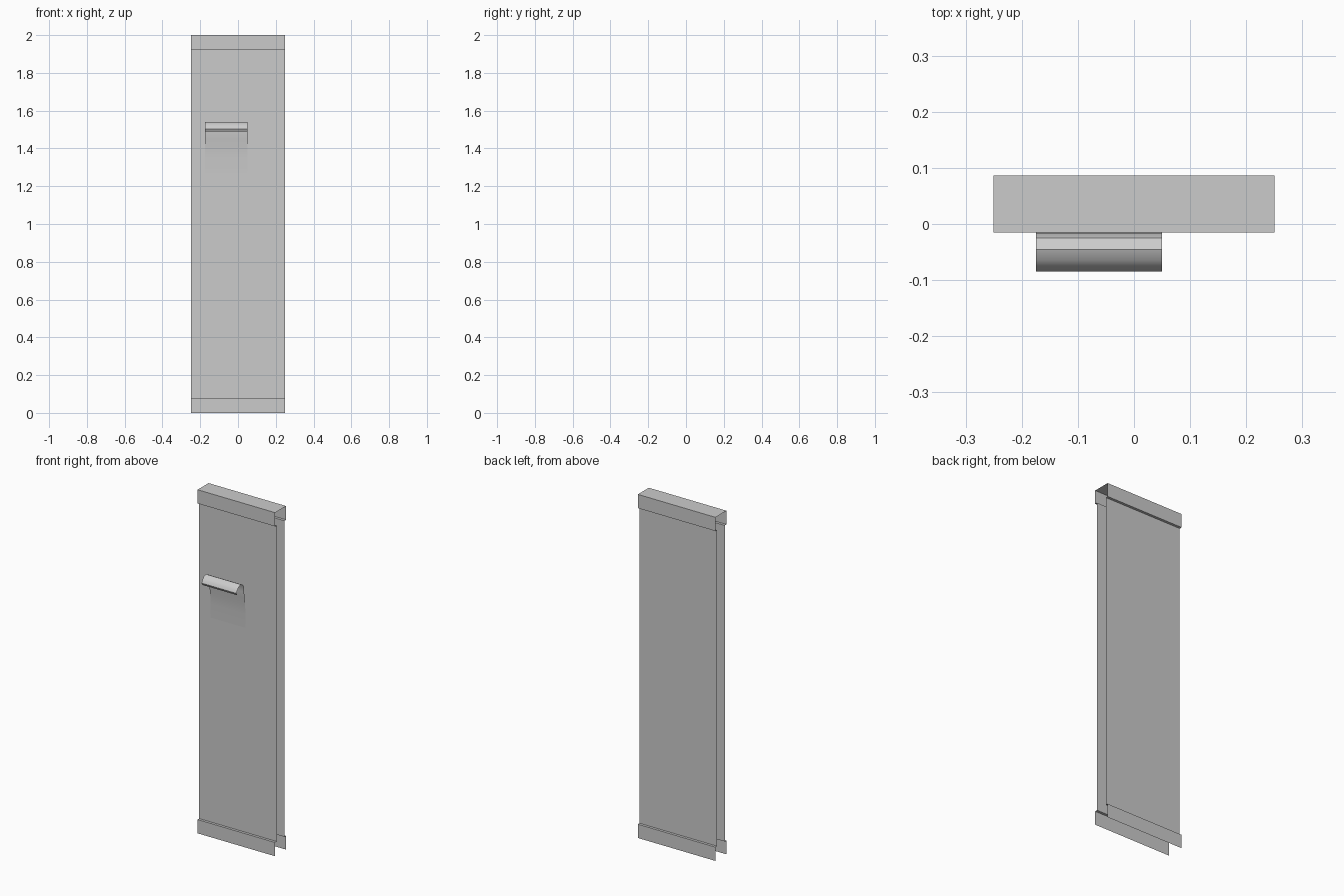
import bpy

if "Cube" in bpy.data.objects:
    bpy.data.objects.remove(bpy.data.objects["Cube"])

HALF = 0.25                        # half width of the door
FRONT, BACK = -0.015, 0.086        # outer planes of the rails
LIP = 0.015                        # how far rails stand proud of the sheets
HEIGHT, RAIL = 2.0, 0.08


def ribbon(name, profile, x0=-HALF, x1=HALF, smooth=False):
    """Sweep an open (y, z) profile along x into a thin sheet."""
    n = len(profile)
    verts = [(x, y, z) for x in (x0, x1) for y, z in profile]
    faces = [(i, i + n, i + n + 1, i + 1) for i in range(n - 1)]
    mesh = bpy.data.meshes.new(name)
    mesh.from_pydata(verts, [], faces)
    mesh.update()
    obj = bpy.data.objects.new(name, mesh)
    bpy.context.collection.objects.link(obj)
    if smooth:
        bpy.ops.object.select_all(action='DESELECT')
        obj.select_set(True)
        bpy.context.view_layer.objects.active = obj
        bpy.ops.object.shade_smooth_by_angle(angle=0.6)
    return obj


inner_front, inner_back = FRONT + LIP, BACK - LIP
top_z = HEIGHT - RAIL

# Front and back sheets, recessed behind the rails
ribbon("front_sheet", [(inner_front, RAIL), (inner_front, top_z)])
ribbon("back_sheet", [(inner_back, top_z), (inner_back, RAIL)])

# Top cap: open-ended channel with small return ledges
ribbon("top_cap", [(inner_front, top_z), (FRONT, top_z), (FRONT, HEIGHT),
                   (BACK, HEIGHT), (BACK, top_z), (inner_back, top_z)])

# Bottom rails: outer strip plus ledge, open underneath
ribbon("front_bottom_rail", [(FRONT, 0), (FRONT, RAIL), (inner_front, RAIL)])
ribbon("back_bottom_rail", [(inner_back, RAIL), (BACK, RAIL), (BACK, 0)])

# Pull handle: leaves the sheet gently, then hooks forward and down
hook = [(-0.001, 1.27), (-0.003, 1.35), (-0.006, 1.41), (-0.012, 1.45),
        (-0.015, 1.485), (-0.016, 1.512), (-0.025, 1.53), (-0.045, 1.54),
        (-0.065, 1.533), (-0.078, 1.518), (-0.085, 1.503), (-0.078, 1.49)]
ribbon("pull_handle", hook, -0.175, 0.05, smooth=True)
